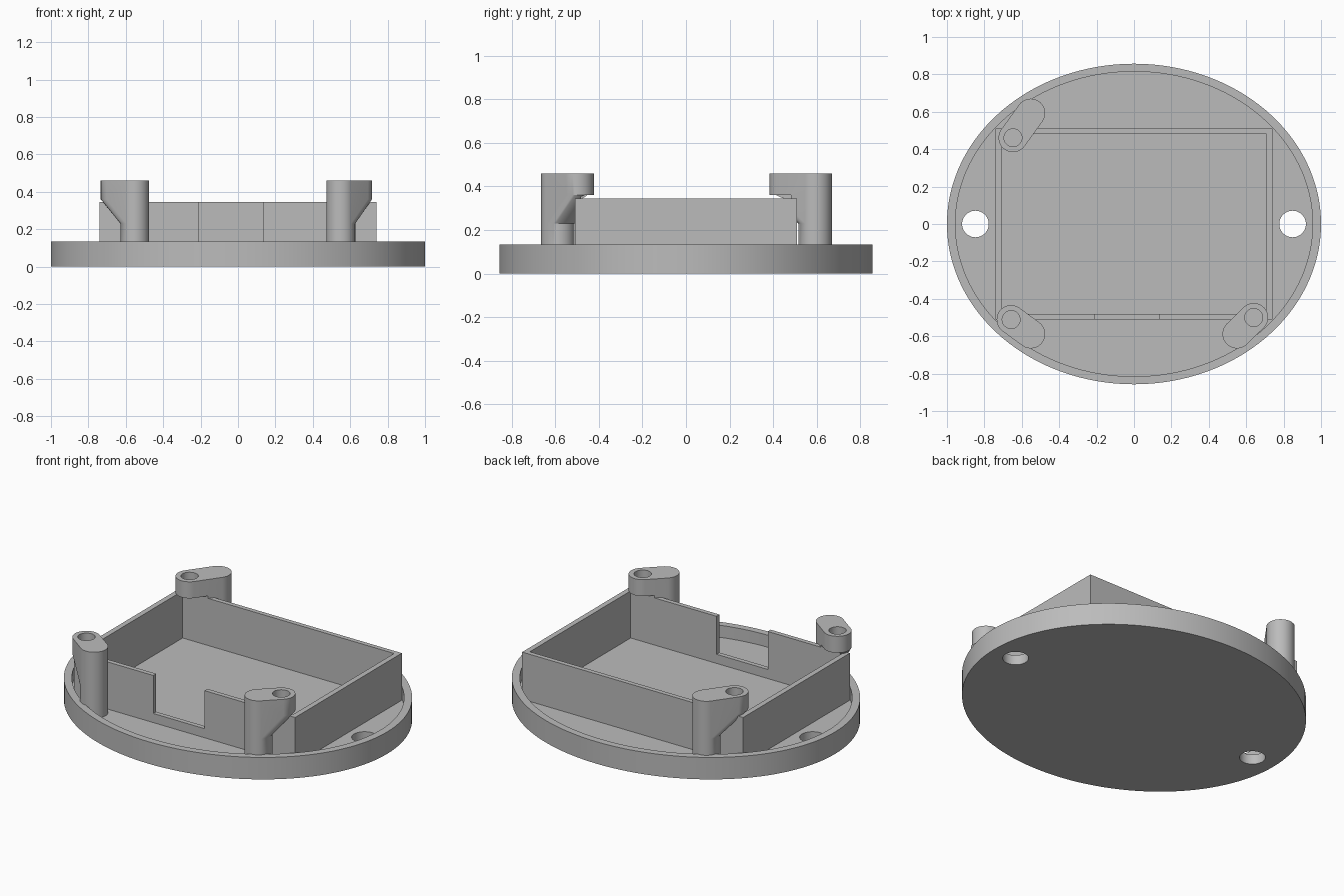
import bpy
import bmesh
from math import cos, sin, pi, radians
from mathutils import Vector

if "Cube" in bpy.data.objects:
    bpy.data.objects.remove(bpy.data.objects["Cube"])

FLOOR, RIM, WALL_TOP = 0.06, 0.133, 0.345
ARM_LOW, ARM_TOP, GUSSET_LOW = 0.36, 0.46, 0.23

grey = bpy.data.materials.new("plain grey")
grey.use_nodes = True
grey.diffuse_color = (0.5, 0.5, 0.5, 1)
grey.node_tree.nodes["Principled BSDF"].inputs["Base Color"].default_value = (0.5, 0.5, 0.5, 1)


def finish(bm, name):
    bmesh.ops.recalc_face_normals(bm, faces=bm.faces)
    mesh = bpy.data.meshes.new(name)
    bm.to_mesh(mesh)
    bm.free()
    mesh.materials.append(grey)
    obj = bpy.data.objects.new(name, mesh)
    bpy.context.collection.objects.link(obj)
    return obj


def select(obj):
    bpy.ops.object.select_all(action="DESELECT")
    obj.select_set(True)
    bpy.context.view_layer.objects.active = obj


def ring(x, y, z, rx, ry, n):
    return [Vector((x + rx * cos(2 * pi * i / n), y + ry * sin(2 * pi * i / n), z))
            for i in range(n)]


def prism(name, x, y, rx, ry, z0, z1, n=48):
    """Upright elliptical prism."""
    bm = bmesh.new()
    face = bm.faces.new([bm.verts.new(p) for p in ring(x, y, z0, rx, ry, n)])
    ext = bmesh.ops.extrude_face_region(bm, geom=[face])["geom"]
    bmesh.ops.translate(bm, vec=(0, 0, z1 - z0),
                        verts=[v for v in ext if isinstance(v, bmesh.types.BMVert)])
    return finish(bm, name)


def block(name, x0, x1, y0, y1, z0, z1):
    bm = bmesh.new()
    bmesh.ops.create_cube(bm, size=1)
    bmesh.ops.scale(bm, vec=(x1 - x0, y1 - y0, z1 - z0), verts=bm.verts)
    bmesh.ops.translate(bm, vec=((x0 + x1) / 2, (y0 + y1) / 2, (z0 + z1) / 2), verts=bm.verts)
    return finish(bm, name)


def cut(obj, cutter):
    """Subtract the cutter and discard it."""
    cutter.hide_render = True
    mod = obj.modifiers.new("cut", "BOOLEAN")
    mod.operation, mod.solver, mod.object = "DIFFERENCE", "EXACT", cutter
    select(obj)
    bpy.ops.object.modifier_apply(modifier=mod.name)
    bpy.data.objects.remove(cutter)


def smooth(obj):
    select(obj)
    bpy.ops.object.shade_smooth_by_angle(angle=radians(25))


# Oval tray with a raised rim and two through holes
tray = prism("oval_tray", 0, 0, 1.0, 0.857, 0, RIM, 128)
cut(tray, prism("recess", 0, 0, 0.955, 0.815, FLOOR, 0.3, 128))
for side in (-1, 1):
    cut(tray, prism("mount_hole", side * 0.848, 0, 0.071, 0.071, -0.1, 0.3))
smooth(tray)

# Rectangular wall with a notch at the front
walls = block("box_walls", -0.74, 0.74, -0.51, 0.51, FLOOR - 0.01, WALL_TOP)
cut(walls, block("box_space", -0.708, 0.708, -0.482, 0.482, 0, 0.5))
cut(walls, block("notch", -0.21, 0.133, -0.6, -0.4, 0.115, 0.5))


def post(name, foot, tip, r=0.077):
    """Round column with an arm that reaches over the wall on a sloped gusset."""
    bm = bmesh.new()
    for (x, y), low in ((foot, GUSSET_LOW), (tip, ARM_LOW)):
        for z in (low, ARM_TOP):
            for p in ring(x, y, z, r, r, 48):
                bm.verts.new(p)
    hull = bmesh.ops.convex_hull(bm, input=bm.verts)
    spare = {v for v in hull["geom_interior"] if isinstance(v, bmesh.types.BMVert)}
    bmesh.ops.delete(bm, geom=list(spare), context="VERTS")
    bmesh.ops.dissolve_limit(bm, angle_limit=0.01, verts=bm.verts, edges=bm.edges)
    # Column grows down from the underside of the gusset
    under = [f for f in bm.faces if all(v.co.z < GUSSET_LOW + 0.001 for v in f.verts)]
    ext = bmesh.ops.extrude_face_region(bm, geom=under)["geom"]
    bmesh.ops.translate(bm, vec=(0, 0, FLOOR - 0.01 - GUSSET_LOW),
                        verts=[v for v in ext if isinstance(v, bmesh.types.BMVert)])
    bmesh.ops.delete(bm, geom=[f for f in under if f.is_valid], context="FACES")
    obj = finish(bm, name)
    cut(obj, block("clearance", -0.708, 0.708, -0.482, 0.482, 0, ARM_LOW))
    cut(obj, prism("screw_hole", *tip, 0.048, 0.048, ARM_TOP - 0.08, 0.6, 32))
    smooth(obj)


post("front_right_post", (-0.552, -0.588), (-0.657, -0.511))
post("front_left_post", (0.55, -0.588), (0.64, -0.5))
post("back_right_post", (-0.552, 0.593), (-0.647, 0.461))
